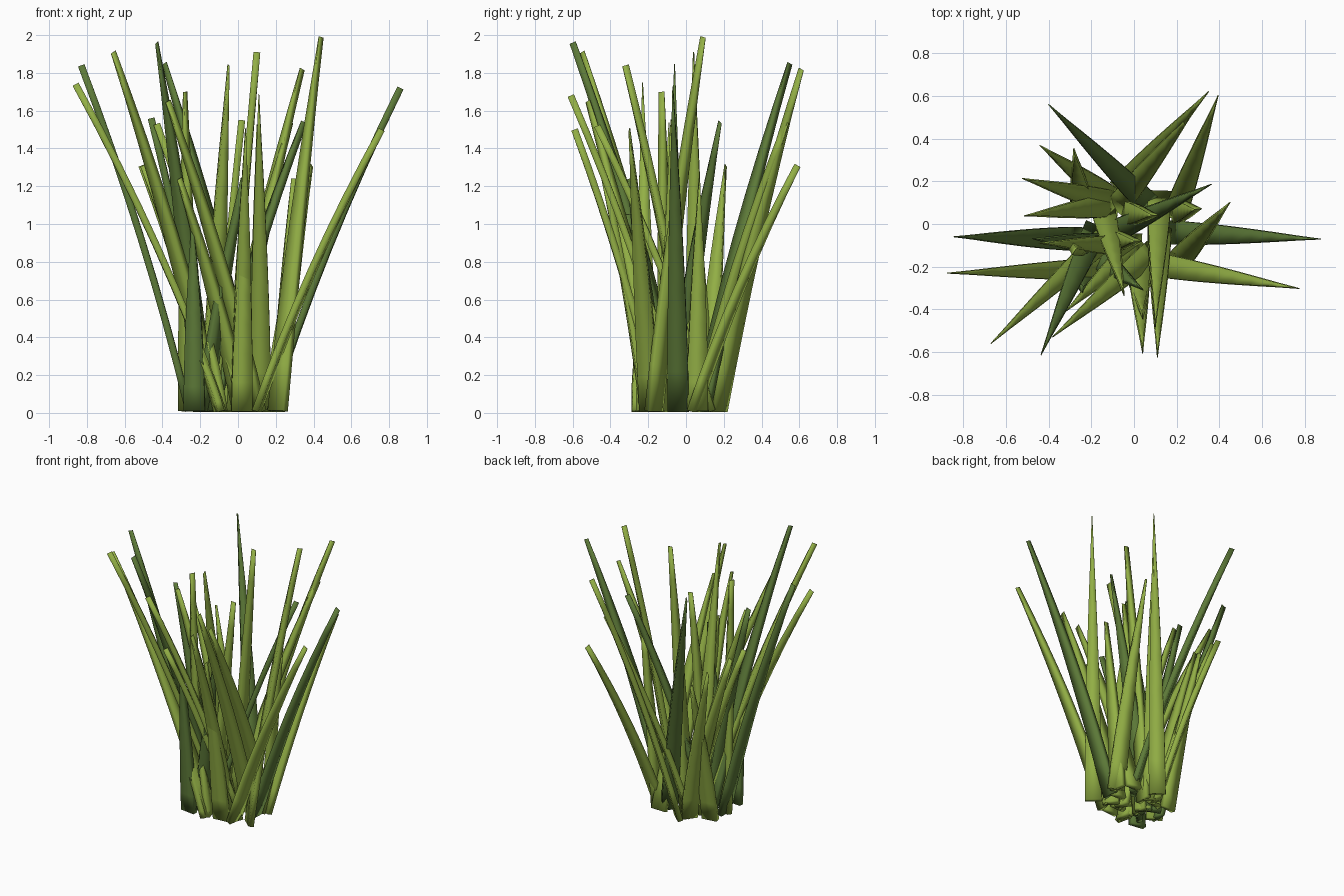
import bpy
import bmesh
from mathutils import Vector

default = bpy.data.objects.get("Cube")
if default:
    bpy.data.objects.remove(default, do_unlink=True)


def make_material(name, color):
    mat = bpy.data.materials.new(name)
    mat.use_nodes = True
    mat.diffuse_color = color
    mat.node_tree.nodes["Principled BSDF"].inputs["Base Color"].default_value = color
    return mat


light_green = make_material("light grass green", (0.29, 0.43, 0.06, 1))
dark_green = make_material("dark grass green", (0.11, 0.195, 0.04, 1))

SEGMENTS = 8
HALF_WIDTH = 0.056
HALF_THICKNESS = 0.018
BEND = 0.22
GROUND = Vector((0, 0, 0.01))


def add_blade(name, base, tip, material):
    """Thick strip that leans outward and narrows to a chisel point."""
    start = Vector((*base, 0)) / 100 + GROUND
    reach = Vector(tip) / 100 - start
    lean = Vector((reach.x, reach.y, 0))
    side = Vector((-lean.y, lean.x, 0)).normalized()

    bm = bmesh.new()
    rings = []
    for i in range(SEGMENTS + 1):
        t = i / SEGMENTS
        # Centre line with a gentle outward bend
        centre = start + lean * (t * (1 - BEND) + BEND * t * t)
        centre.z = start.z + reach.z * t
        tangent = lean * (1 - BEND + 2 * BEND * t)
        tangent.z = reach.z
        normal = side.cross(tangent).normalized() * HALF_THICKNESS
        across = side * max(HALF_WIDTH * (1 - t ** 1.7), 0.002)
        corners = (across + normal, normal - across, -across - normal, across - normal)
        rings.append([bm.verts.new(centre + c) for c in corners])

    # Side walls and end caps
    for low, high in zip(rings, rings[1:]):
        for k in range(4):
            n = (k + 1) % 4
            bm.faces.new((low[k], low[n], high[n], high[k]))
    bm.faces.new(rings[0][::-1])
    bm.faces.new(rings[-1])
    bmesh.ops.recalc_face_normals(bm, faces=bm.faces)
    for face in bm.faces:
        face.smooth = True

    mesh = bpy.data.meshes.new(name)
    bm.to_mesh(mesh)
    bm.free()
    mesh.materials.append(material)
    bpy.context.collection.objects.link(bpy.data.objects.new(name, mesh))


# Blades as (base x, y), (tip x, y, z) in hundredths of a unit
back_blades = [
    ((-6, 17), (34, 61, 182)),
    ((-8, 8), (28, 53, 154)),
    ((19, 4), (39, 59, 131)),
    ((-11, 12), (-43, 36, 124)),
    ((-24, 6), (-28, 34, 110)),
    ((-10, 10), (-51, 21, 131)),
    ((-10, 9), (-50, 4, 131)),
    ((-4, 5), (10, 4, 191)),
]

front_blades = [
    ((-12, -5), (-66, -55, 191)),
    ((10, -12), (-37, -52, 165)),
    ((2, -9), (-31, -40, 124)),
    ((-14, 5), (-5, -32, 184)),
    ((2, -14), (4, -59, 150)),
    ((12, -2), (11, -61, 168)),
    ((12, 14), (10, -47, 152)),
    ((2, -22), (4, -43, 124)),
]

side_blades = [
    ((-8, -21), (-86, -23, 174)),
    ((10, -19), (76, -30, 150)),
    ((21, -17), (44, 9, 199)),
    ((19, 6), (30, 7, 124)),
    ((-26, -10), (-28, -13, 170)),
    ((-12, -8), (2, -8, 155)),
    ((2, -10), (-43, -9, 153)),
]

short_blades = [
    ((-9, -20), (-15, -22, 38)),
    ((-10, -23), (-24, -26, 40)),
]

dark_blades = [
    ((8, 8), (-39, 55, 185)),
    ((-26, -7), (-83, -6, 184)),
    ((-18, -2), (-43, -60, 196)),
    ((-18, -15), (3, -30, 124)),
    ((17, -4), (86, -7, 172)),
    ((-14, -6), (35, 18, 154)),
    ((-14, -10), (-46, -7, 156)),
    ((-23, -24), (-24, -31, 105)),
]

groups = (
    ("back_blade", back_blades, light_green),
    ("front_blade", front_blades, light_green),
    ("side_blade", side_blades, light_green),
    ("short_blade", short_blades, light_green),
    ("dark_blade", dark_blades, dark_green),
)
for label, blades, material in groups:
    for number, (base, tip) in enumerate(blades, 1):
        add_blade(f"{label}_{number}", base, tip, material)
